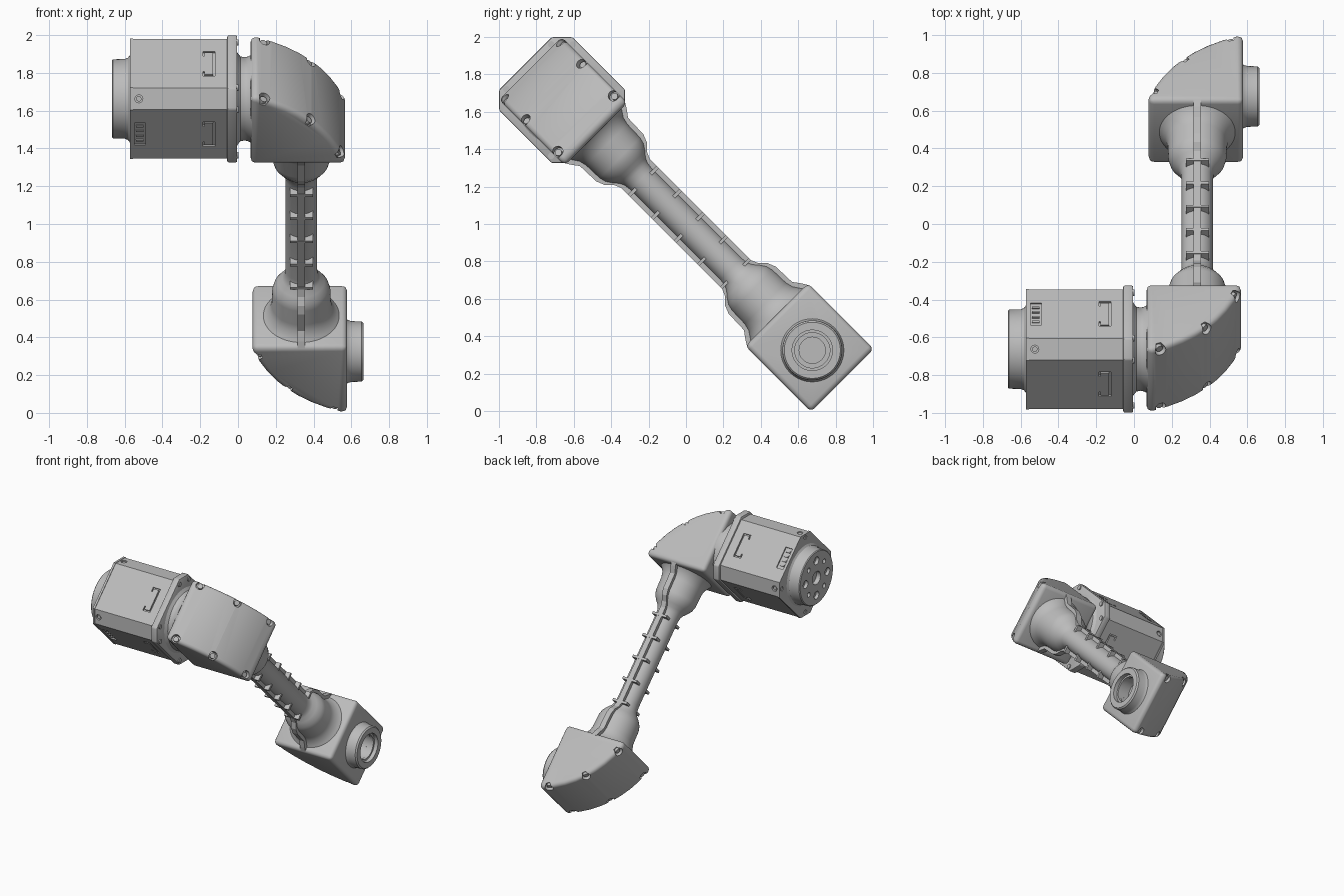
import bpy, bmesh, math
from mathutils import Matrix, Vector

if "Cube" in bpy.data.objects:
    bpy.data.objects.remove(bpy.data.objects["Cube"])

# Local frame: x across, y along the arm, z across the arm; tilted 45 degrees
FRAME = Matrix.Translation((0, 0, 1)) @ Matrix.Rotation(math.radians(-45), 4, 'X')
ARM_X, MOTOR_U = 0.335, -0.937

grey = bpy.data.materials.new("plain_grey")
grey.use_nodes = True
grey.diffuse_color = (0.5, 0.5, 0.5, 1)
grey.node_tree.nodes["Principled BSDF"].inputs["Base Color"].default_value = (0.5, 0.5, 0.5, 1)


def finish(name, bm):
    bmesh.ops.recalc_face_normals(bm, faces=bm.faces)
    mesh = bpy.data.meshes.new(name)
    bm.to_mesh(mesh)
    bm.free()
    mesh.materials.append(grey)
    ob = bpy.data.objects.new(name, mesh)
    ob.matrix_world = FRAME
    bpy.context.collection.objects.link(ob)
    return ob


def smooth(ob, angle=32):
    ob.data.shade_smooth()
    ob.data.set_sharp_from_angle(angle=math.radians(angle))


def apply_modifiers(ob):
    bpy.context.view_layer.update()
    dg = bpy.context.evaluated_depsgraph_get()
    mesh = bpy.data.meshes.new_from_object(ob.evaluated_get(dg))
    ob.modifiers.clear()
    ob.data = mesh


def bevel(ob, width, segments=3):
    m = ob.modifiers.new("bevel", 'BEVEL')
    m.width, m.segments, m.limit_method = width, segments, 'ANGLE'
    m.angle_limit = math.radians(25)
    apply_modifiers(ob)


def cut(ob, cutters):
    for c in cutters:
        m = ob.modifiers.new("cut", 'BOOLEAN')
        m.operation, m.solver, m.object = 'DIFFERENCE', 'EXACT', c
    apply_modifiers(ob)
    for c in cutters:
        bpy.data.objects.remove(c)


def prism(name, pts, axis, a, b):
    """Extrude a 2D outline along local X or Z."""
    bm = bmesh.new()
    place = (lambda p, h: (h, *p)) if axis == 'X' else (lambda p, h: (*p, h))
    lo, hi = [[bm.verts.new(place(p, h)) for p in pts] for h in (a, b)]
    bm.faces.new(lo)
    bm.faces.new(hi)
    for i in range(len(pts)):
        j = (i + 1) % len(pts)
        bm.faces.new((lo[i], lo[j], hi[j], hi[i]))
    return finish(name, bm)


def lathe(name, profile, axis, centre, n=64, ring=False):
    """Turn (position, radius) points about local X or Y."""
    bm = bmesh.new()
    rows = []
    for a, r in profile:
        row = []
        for i in range(n):
            t = 2 * math.pi * i / n
            c, s = centre[0] + r * math.cos(t), centre[1] + r * math.sin(t)
            row.append(bm.verts.new((a, c, s) if axis == 'X' else (c, a, s)))
        rows.append(row)
    pairs = list(zip(rows, rows[1:])) + ([(rows[-1], rows[0])] if ring else [])
    for p, q in pairs:
        for i in range(n):
            j = (i + 1) % n
            bm.faces.new((p[i], p[j], q[j], q[i]))
    if not ring:
        bm.faces.new(rows[0])
        bm.faces.new(rows[-1])
    ob = finish(name, bm)
    smooth(ob)
    return ob


def rod(name, centre, direction, r, length, n=20):
    bm = bmesh.new()
    turn = Vector(direction).to_track_quat('Z', 'Y').to_matrix().to_4x4()
    bmesh.ops.create_cone(bm, cap_ends=True, segments=n, radius1=r, radius2=r, depth=length,
                          matrix=Matrix.Translation(centre) @ turn)
    ob = finish(name, bm)
    smooth(ob)
    return ob


def box(name, centre, size, turn=Matrix()):
    bm = bmesh.new()
    bmesh.ops.create_cube(bm, size=1, matrix=turn @ Matrix.Translation(centre) @ Matrix.Diagonal((*size, 1)))
    return finish(name, bm)


# Elbow housings: square block with one sweeping curved corner
def housing(name, cx, start, k):
    p0, p1, sag, n = Vector((-.25, .04)), Vector((.215, .497)), .078, 8
    normal = Vector((p0.y - p1.y, p1.x - p0.x)).normalized()
    arc = lambda t: p0.lerp(p1, t) + normal * 4 * sag * t * (1 - t)
    pts = [Vector((-.25, 0))] + [arc(i / n) for i in range(n + 1)] + [Vector((.25, .497)), Vector((.25, 0))]
    ob = prism(name, [(cx + k * p.x, start + k * p.y) for p in pts], 'Z', -.238, .238)
    bevel(ob, .028)
    pockets = []
    for t in (.06, .5, .94):
        p, slope = arc(t), arc(t + .01) - arc(t - .01)
        d = Vector((-slope.y, slope.x)).normalized()
        for side in (-1, 1):
            at = lambda h: (cx + k * (p + d * h).x, start + k * (p + d * h).y, side * .212)
            way = (k * d.x, k * d.y, 0)
            pockets.append(rod("pocket", at(.01), way, .03, .09))
            rod(name + "_screw", at(-.028), way, .019, .024)
    return ob, pockets


upper, pockets = housing("upper_housing", .316, -.68, -1)
cut(upper, pockets)
smooth(upper)
lower, pockets = housing("lower_housing", .328, .686, 1)
cut(lower, pockets + [rod("bore", (.55, .955, 0), (1, 0, 0), .1, .2, 48)])
smooth(lower)

# Output port on the lower housing
lathe("output_port", [(.565, .18), (.58, .167), (.6, .161), (.655, .159), (.665, .15), (.665, .108),
                      (.635, .108), (.635, .094), (.61, .094), (.61, .1), (.565, .1)],
      'X', (.955, 0), ring=True)
lathe("port_bearing", [(.5, .098), (.54, .098), (.54, .07), (.5, .07)], 'X', (.955, 0), ring=True)

# Arm tube with a bell-shaped collar at each end
bell = [(.7, .215), (.675, .19), (.64, .167), (.6, .157), (.5, .154), (.465, .145), (.43, .122),
        (.405, .1), (.38, .088), (.34, .083)]
lathe("arm_tube", [(-u, r) for u, r in bell] + bell[::-1], 'Y', (ARM_X, 0))

# Seam fin following the arm outline
edge = [(.7, .235), (.665, .215), (.62, .182), (.5, .178), (.455, .16), (.42, .125), (.38, .108)]
half = [(-u, v) for u, v in edge] + edge[::-1]
prism("seam_fin", half + [(u, -v) for u, v in half[::-1]], 'X', ARM_X - .021, ARM_X + .021)

# Cross ribs on both edges of the arm
for i in range(5):
    for side in (-1, 1):
        box("arm_rib", (ARM_X, -.322 + .174 * i, side * .08), (.122, .018, .058))


# Motor: octagonal outline made from a square with cut corners
def octagon(d, reach):
    e = reach * math.sqrt(2) - d
    q = [(d, -e), (d, e), (e, d), (-e, d), (-d, e), (-d, -e), (-e, -d), (e, -d)]
    return [(MOTOR_U + a, b) for a, b in q]


def face_turn(i):
    """Quarter turns around the motor axis."""
    return Matrix.Translation((0, MOTOR_U, 0)) @ Matrix.Rotation(i * math.pi / 2, 4, 'X')


flange = prism("motor_flange", octagon(.277, .336), 'X', -.057, -.004)
bevel(flange, .008, 2)
smooth(flange)
lathe("motor_neck", [(-.01, .255), (.0, .24), (.012, .225), (.035, .22), (.052, .224), (.075, .236)],
      'X', (MOTOR_U, 0))
rim = prism("motor_end_rim", octagon(.268, .319), 'X', -.572, -.556)
body = prism("motor_body", octagon(.264, .316), 'X', -.566, -.05)

cutters, end_cuts = [], []
for i in range(4):
    turn = face_turn(i)
    # C-shaped latch groove on each flat
    cutters.append(box("groove", (-.128, 0, .264), (.01, .184, .024), turn))
    for w in (-.087, .087):
        cutters.append(box("groove", (-.156, w, .264), (.06, .01, .024), turn))
        cutters.append(box("groove", (-.182, w * .86, .264), (.008, .034, .024), turn))
    if i % 2 == 0:
        # Data plate window on two opposite flats
        cutters.append(box("window", (-.52, 0, .264), (.058, .165, .02), turn))
        for j in range(4):
            box("data_plate_bar", (-.52, -.054 + .036 * j, .255), (.04, .012, .012), turn)
    # Screws on the cut corners, the end rim and the flange
    diag = turn @ Matrix.Rotation(math.pi / 4, 4, 'X')
    out = diag.to_3x3() @ Vector((0, 0, 1))
    cutters.append(rod("hole", diag @ Vector((-.525, 0, .316)), out, .021, .03))
    rod("side_screw", diag @ Vector((-.525, 0, .305)), out, .014, .012)
    end_cuts.append(rod("hole", diag @ Vector((-.572, 0, .292)), (1, 0, 0), .017, .02))
    for w in (-.058, .058):
        rod("flange_bolt", diag @ Vector((-.004, w, .298)), (1, 0, 0), .017, .014)
cut(body, cutters)
smooth(body, 20)
cut(rim, end_cuts)

# Output disc with centre bore and a ring of holes
disc = lathe("output_disc", [(-.565, .245), (-.572, .232), (-.582, .218), (-.6, .211), (-.662, .209),
                             (-.668, .203)], 'X', (MOTOR_U, 0))
holes = [rod("hole", (-.668, MOTOR_U, 0), (1, 0, 0), .05, .07, 32)]
for i in range(8):
    t = math.pi * i / 4
    holes.append(rod("hole", (-.668, MOTOR_U + .135 * math.cos(t), .135 * math.sin(t)), (1, 0, 0),
                     .03 if i % 2 else .018, .05))
cut(disc, holes)
smooth(disc)
